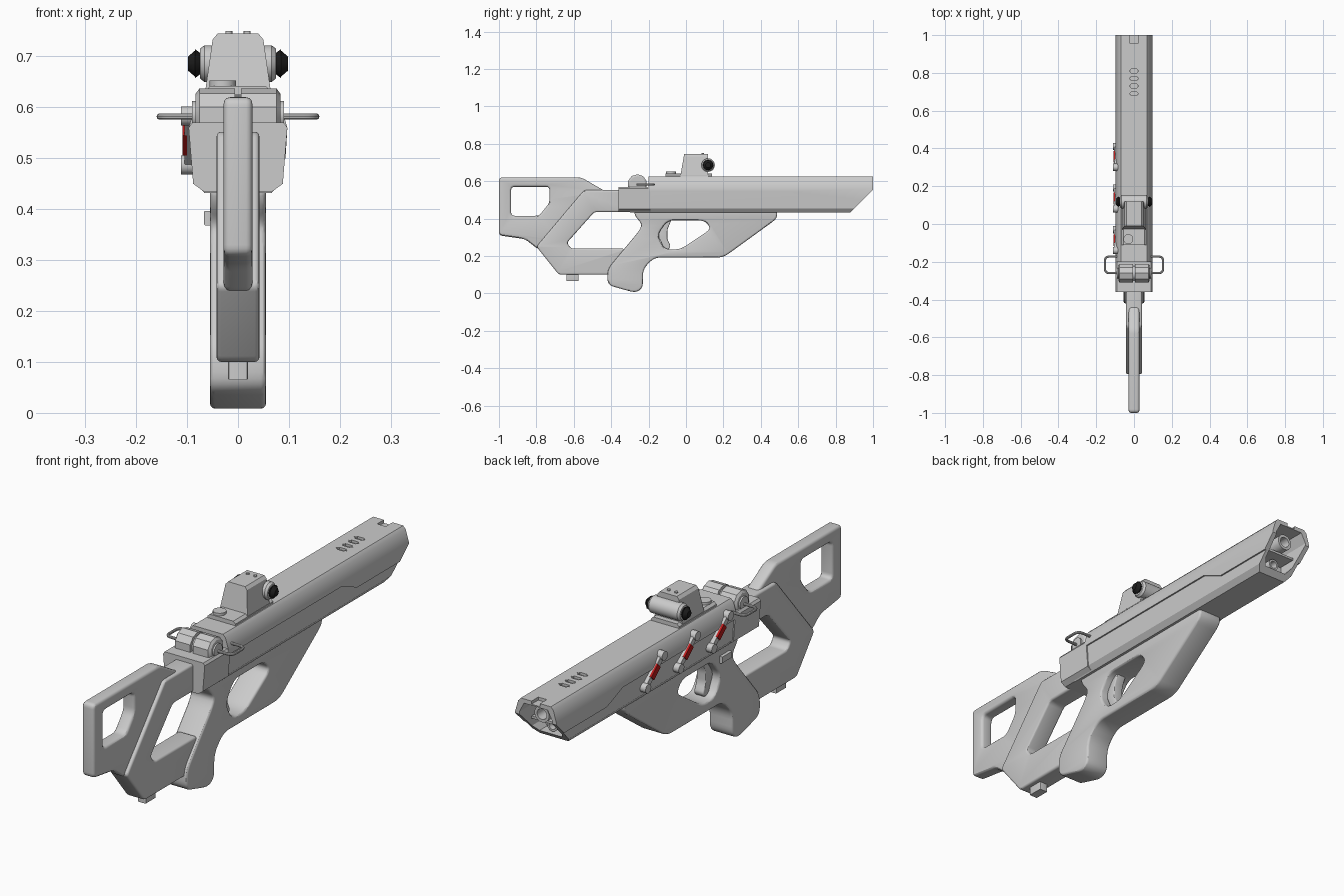
import bpy, bmesh, math
from mathutils import Matrix, Vector

if "Cube" in bpy.data.objects:
    bpy.data.objects.remove(bpy.data.objects["Cube"])


def material(name, rgb):
    m = bpy.data.materials.new(name)
    m.use_nodes = True
    m.diffuse_color = (*rgb, 1)
    m.node_tree.nodes["Principled BSDF"].inputs["Base Color"].default_value = (*rgb, 1)
    return m


GREY = material("light_grey", (0.6, 0.6, 0.6))
BLACK = material("black", (0.012, 0.012, 0.012))
RED = material("red", (0.5, 0.01, 0.01))

# Local profile axes to world: "x" extrudes side outlines (y, z), "y" extrudes sections (x, z)
SIDE = Matrix(((0, 0, 1, 0), (1, 0, 0, 0), (0, 1, 0, 0), (0, 0, 0, 1)))
SECTION = Matrix(((1, 0, 0, 0), (0, 0, -1, 0), (0, 1, 0, 0), (0, 0, 0, 1)))


def add(name, mesh, mat):
    mesh.materials.clear()
    mesh.materials.append(mat)
    ob = bpy.data.objects.new(name, mesh)
    bpy.context.collection.objects.link(ob)
    return ob


def finish(name, bm, mat=GREY):
    bmesh.ops.recalc_face_normals(bm, faces=bm.faces)
    mesh = bpy.data.meshes.new(name)
    bm.to_mesh(mesh)
    bm.free()
    return add(name, mesh, mat)


def rounded(loop, r, closed=True):
    """Replace each corner with a short curve of about radius r."""
    pts = [Vector(p) for p in loop]
    if not r:
        return pts
    out = []
    for i, p in enumerate(pts):
        if not closed and i in (0, len(pts) - 1):
            out.append(p)
            continue
        a, b = pts[i - 1] - p, pts[(i + 1) % len(pts)] - p
        s = p + a.normalized() * min(r, a.length * 0.45)
        e = p + b.normalized() * min(r, b.length * 0.45)
        for k in range(6):
            t = k / 5
            out.append(s * (1 - t) ** 2 + p * 2 * t * (1 - t) + e * t * t)
    return out


def curve_mesh(name, loops, closed, dims, **settings):
    cu = bpy.data.curves.new(name, 'CURVE')
    cu.dimensions = dims
    for key, value in settings.items():
        setattr(cu, key, value)
    for loop in loops:
        sp = cu.splines.new('POLY')
        sp.points.add(len(loop) - 1)
        for pt, p in zip(sp.points, loop):
            pt.co = (p[0], p[1], p[2] if len(p) > 2 else 0, 1)
        sp.use_cyclic_u = closed
    tmp = bpy.data.objects.new(name + "_path", cu)
    bpy.context.collection.objects.link(tmp)
    bpy.context.view_layer.update()
    mesh = bpy.data.meshes.new_from_object(tmp.evaluated_get(bpy.context.evaluated_depsgraph_get()))
    bpy.data.objects.remove(tmp)
    bm = bmesh.new()
    bm.from_mesh(mesh)
    bmesh.ops.remove_doubles(bm, verts=bm.verts, dist=1e-5)
    return bm


def prism(name, loops, lo, hi, bevel=0.0, r=0.0, axis=SIDE, mat=GREY):
    """Extrude an outline, with any further loops as holes, from lo to hi."""
    loops = [rounded(l, r) for l in loops]
    bm = curve_mesh(name, loops, True, '2D', fill_mode='BOTH', offset=-bevel,
                    extrude=(hi - lo) / 2 - bevel, bevel_depth=bevel, bevel_resolution=2)
    mid = (lo + hi) / 2
    bm.transform(Matrix.Translation((mid, 0, 0) if axis is SIDE else (0, mid, 0)) @ axis)
    return finish(name, bm, mat)


def section(name, half, lo, hi, **kw):
    """Mirror half a cross-section and run it along the length."""
    return prism(name, [half + [(-x, z) for x, z in reversed(half)]], lo, hi, axis=SECTION, **kw)


def rod(name, start, end, r1, r2=None, sides=32, mat=GREY):
    a, b = Vector(start), Vector(end)
    bm = bmesh.new()
    m = Matrix.Translation((a + b) / 2) @ (b - a).to_track_quat('Z', 'Y').to_matrix().to_4x4()
    bmesh.ops.create_cone(bm, cap_ends=True, segments=sides, radius1=r1,
                          radius2=r1 if r2 is None else r2, depth=(b - a).length, matrix=m)
    return finish(name, bm, mat)


def box(name, x, y, z, bevel=0.004):
    return prism(name, [[(y[0], z[0]), (y[1], z[0]), (y[1], z[1]), (y[0], z[1])]], x[0], x[1], bevel)


def combine(ob, cutter, operation='DIFFERENCE', keep=False):
    mod = ob.modifiers.new("cut", 'BOOLEAN')
    mod.object, mod.operation, mod.solver = cutter, operation, 'EXACT'
    bpy.context.view_layer.objects.active = ob
    bpy.ops.object.modifier_apply(modifier=mod.name)
    if not keep:
        bpy.data.objects.remove(cutter)


# Shoulder stock and open frame
prism("shoulder_stock", [
    [(-1, .31), (-1, .62), (-.56, .62), (-.43, .545), (-.5, .47), (-.68, .26), (-.79, .235), (-.86, .29)],
    [(-.935, .57), (-.73, .57), (-.73, .485), (-.785, .415), (-.935, .415)]], -.028, .028, .012, .02)
prism("stock_frame", [
    [(-.8, .25), (-.545, .552), (-.3, .552), (-.3, .435), (-.49, .435), (-.637, .27), (-.615, .24),
     (-.33, .24), (-.33, .1), (-.68, .1)]], -.042, .042, .009, .015)
box("stock_lug", (-.02, .02), (-.64, -.575), (.065, .12))

# Grip with finger opening
prism("grip_body", [
    [(-.28, .445), (-.27, .41), (-.235, .37), (-.25, .335), (-.42, .13), (-.42, .045), (-.27, .003),
     (-.23, .03), (-.23, .13), (-.17, .192), (.2, .192), (.487, .4), (.487, .445)],
    [(-.155, .31), (-.1, .39), (.1, .39), (.135, .345), (-.03, .235), (-.115, .235)]],
    -.055, .055, .01, .035)
prism("trigger", [[(-.15, .31), (-.12, .4), (-.075, .4), (-.1, .34), (-.1, .29), (-.08, .25), (-.11, .22)]],
      -.022, .022, .005, .015)
box("grip_button", (-.067, -.05), (-.21, -.145), (.368, .397))

# Receiver and barrel shroud: cross-sections trimmed to the side outline
shell = section("barrel_shroud", [(.07, .625), (.082, .612), (.097, .56), (.092, .48)], -.3, 1.1)
combine(shell, prism("trim", [[(-.2, .7), (1, .7), (1, .555), (.945, .5), (.66, .5), (.556, .545),
                              (-.2, .545)]], -.2, .2), 'INTERSECT')
body = section("lower_receiver", [(.09, .58), (.09, .55), (.084, .455), (.066, .432)], -.5, 1.1)
combine(body, prism("trim", [[(-.3, .4), (-.3, .57), (.97, .57), (.97, .525), (.845, .4)]], -.2, .2), 'INTERSECT')
section("rear_block", [(.09, .57), (.097, .56), (.088, .45), (.066, .434)], -.36, -.19)

# Hollow muzzle, sight notch and top vents
bore = section("bore", [(.055, .607), (.077, .565), (.07, .48), (.052, .455)], .85, 1.2)
combine(shell, bore, keep=True)
combine(body, bore)
combine(shell, box("notch", (-.02, .02), (.955, 1.1), (.612, .7), 0))
for i in range(4):
    y = .69 + i * .04
    bm = bmesh.new()
    bmesh.ops.create_cube(bm, size=1, matrix=Matrix.Translation((0, y, .64)) @ Matrix.Diagonal((.05, .02, .05, 1)))
    bmesh.ops.bevel(bm, geom=[e for e in bm.edges if abs(e.verts[0].co.z - e.verts[1].co.z) > .01],
                    offset=.008, segments=3, affect='EDGES')
    combine(shell, finish("vent", bm))
box("muzzle_divider", (-.07, .07), (.84, .93), (.513, .523), .002)
for name, z, end, r in (("upper_barrel", .56, .96, .034), ("lower_barrel", .485, .89, .024)):
    tube = rod(name, (0, .84, z), (0, end, z), r)
    combine(tube, rod("hole", (0, .86, z), (0, 1.1, z), r * .65))

# Optical sight
section("sight_base", [(.055, .642), (.065, .632), (.065, .61)], -.11, .14)
sight = section("sight_housing", [(.04, .745), (.05, .733), (.066, .62)], -.1, .118)
combine(sight, prism("trim", [[(-.035, .6), (0, .8), (.2, .8), (.2, .6)]], -.2, .2), 'INTERSECT')
rod("sight_button", (-.03, -.08, .63), (-.03, -.08, .653), .026)
rod("sight_tube", (-.066, .118, .686), (.066, .118, .686), .036)
for x in (-.018, .018):
    rod("sight_screw", (x, .09, .74), (x, .09, .75), .007, sides=12)

# Twin drum, side knobs and wire loops on both sides
for s, side in ((1, "left"), (-1, "right")):
    rod(side + "_sight_rim", (s * .066, .118, .686), (s * .075, .118, .686), .036, .029)
    rod(side + "_knob", (s * .073, .118, .686), (s * .084, .118, .686), .02, .028, 12, BLACK)
    rod(side + "_knob_tip", (s * .084, .118, .686), (s * .098, .118, .686), .026, .014, 12, BLACK)
    rod(side + "_drum", (s * .006, -.26, .585), (s * .076, -.26, .585), .052, sides=10)
    rod(side + "_drum_cap", (s * .076, -.26, .585), (s * .083, -.26, .585), .052, .042, 10)
    rod(side + "_drum_hub", (s * .08, -.26, .585), (s * .09, -.26, .585), .028)
    path = [(s * .08, -.26, .582), (s * .154, -.26, .582), (s * .154, -.172, .582), (s * .08, -.172, .582)]
    finish(side + "_wire_loop", curve_mesh("wire", [rounded(path, .025, False)], False, '3D',
                                           bevel_depth=.006, bevel_resolution=3, use_fill_caps=True))
rod("drum_axle", (-.02, -.26, .585), (.02, -.26, .585), .038)

# Slanted side clips with red inserts
for y in (.355, .135, -.085):
    top, low = Vector((y - .055, .583)), Vector((y + .055, .487))
    d = (top - low).normalized()
    n = Vector((-d.y, d.x))

    def strip(a, b, w):
        p, q = low.lerp(top, a), low.lerp(top, b)
        return [p + n * w, p - n * w, q - n * w, q + n * w]
    prism("clip_bar", [strip(0, 1, .012)], -.105, -.08, .002)
    prism("clip_insert", [strip(.3, .7, .013)], -.109, -.1, mat=RED)
    for e in (top, low):
        rod("clip_boss", (-.08, e.x, e.y), (-.112, e.x, e.y), .019, sides=20)

# Smooth rounded parts while keeping hard edges
for ob in bpy.context.collection.objects:
    ob.select_set(ob.type == 'MESH')
bpy.context.view_layer.objects.active = shell
bpy.ops.object.shade_smooth_by_angle(angle=math.radians(30))
